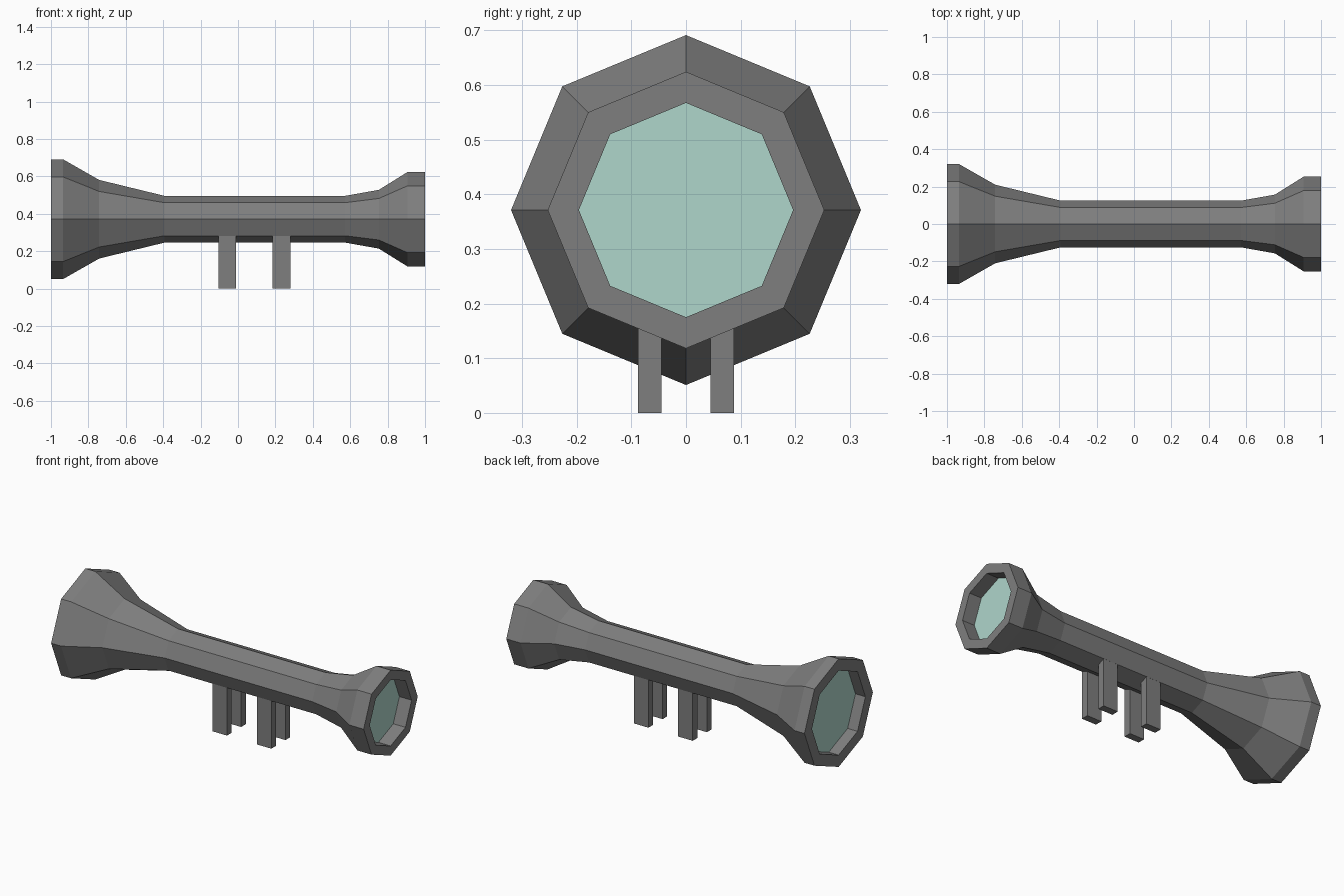
import bpy, bmesh
from math import sin, cos, pi

cube = bpy.data.objects.get("Cube")
if cube:
    bpy.data.objects.remove(cube, do_unlink=True)


def make_material(name, rgb):
    mat = bpy.data.materials.new(name)
    mat.use_nodes = True
    color = (*rgb, 1.0)
    mat.diffuse_color = color
    mat.node_tree.nodes["Principled BSDF"].inputs["Base Color"].default_value = color
    return mat


GREY = make_material("dark grey metal", (0.21, 0.21, 0.21))
GLASS = make_material("pale green glass", (0.43, 0.67, 0.60))
SIDES = 8
AXIS_Z = 0.371


def add_object(name, bm, *mats):
    bmesh.ops.recalc_face_normals(bm, faces=bm.faces)
    mesh = bpy.data.meshes.new(name)
    bm.to_mesh(mesh)
    bm.free()
    for mat in mats:
        mesh.materials.append(mat)
    obj = bpy.data.objects.new(name, mesh)
    bpy.context.collection.objects.link(obj)
    return obj


def make_tube(name, profile):
    """Octagonal solid along x; the end caps are the recessed lenses."""
    bm = bmesh.new()
    rings = []
    for x, r in profile:
        angles = [2 * pi * i / SIDES for i in range(SIDES)]
        rings.append([bm.verts.new((x, r * cos(a), AXIS_Z + r * sin(a))) for a in angles])
    for a, b in zip(rings, rings[1:]):
        for i in range(SIDES):
            j = (i + 1) % SIDES
            bm.faces.new((a[i], a[j], b[j], b[i]))
    for ring in (rings[0], rings[-1]):
        bm.faces.new(ring).material_index = 1
    return add_object(name, bm, GREY, GLASS)


# Scope body: recessed lens, flared bell, slim tube, flared eyepiece, recessed lens
make_tube("scope_body", [
    (-0.935, 0.25), (-1.0, 0.25), (-1.0, 0.32), (-0.935, 0.32),
    (-0.742, 0.21), (-0.393, 0.125), (0.573, 0.125), (0.753, 0.157),
    (0.907, 0.253), (1.0, 0.253), (1.0, 0.196), (0.92, 0.196),
])

# Mounting legs: two pairs under the slim tube
for pair, x in (("rear", -0.058), ("front", 0.232)):
    for side, y in (("left", 0.0665), ("right", -0.0665)):
        bm = bmesh.new()
        bmesh.ops.create_cube(bm, size=1)
        bmesh.ops.scale(bm, vec=(0.095, 0.043, 0.3), verts=bm.verts)
        bmesh.ops.translate(bm, vec=(x, y, 0.15), verts=bm.verts)
        add_object(f"mount_leg_{pair}_{side}", bm, GREY)
